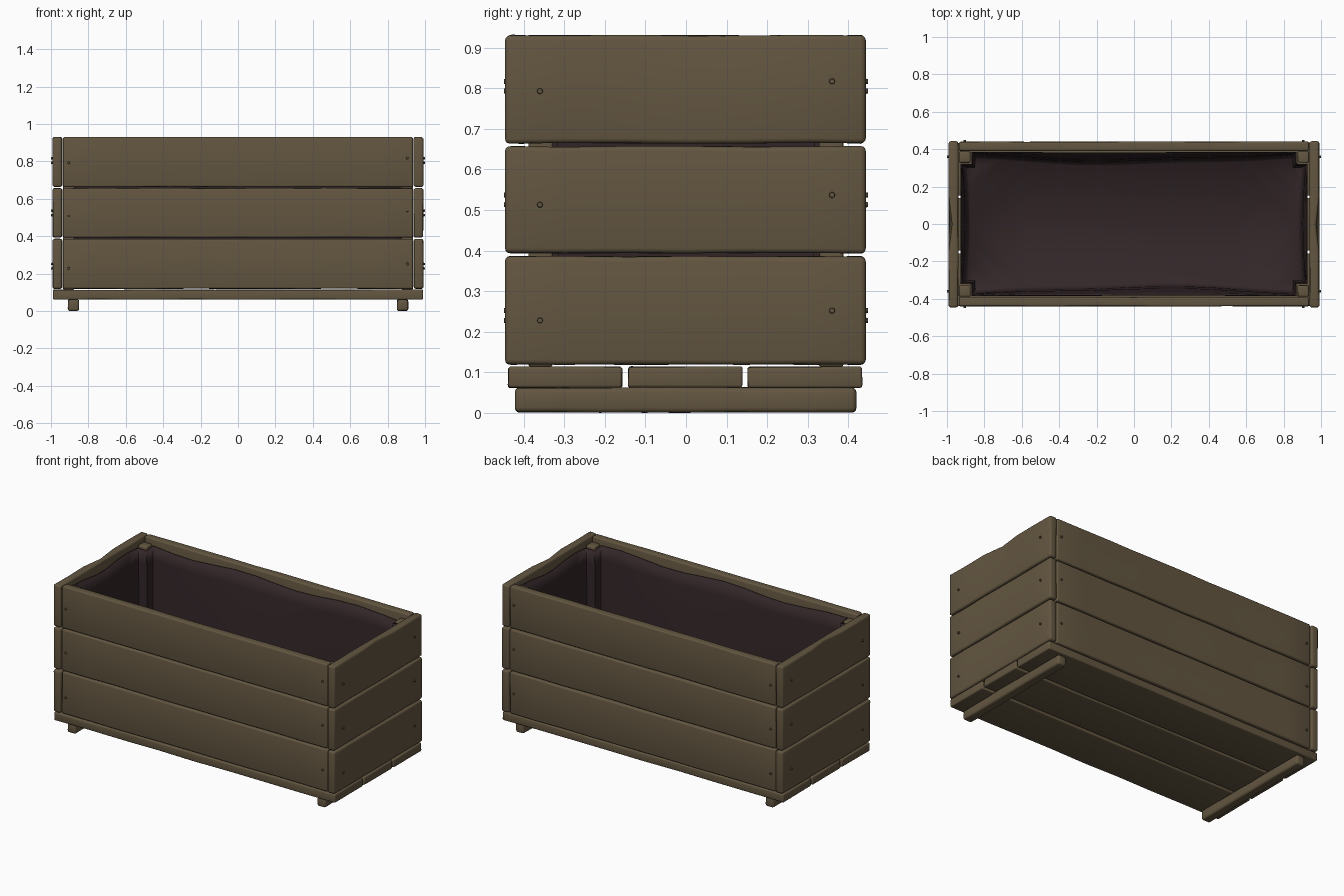
import bpy, bmesh, math, random
from mathutils import Vector

if "Cube" in bpy.data.objects:
    bpy.data.objects.remove(bpy.data.objects["Cube"])

random.seed(4)


def material(name, rgb):
    m = bpy.data.materials.new(name)
    m.diffuse_color = (*rgb, 1)
    m.use_nodes = True
    m.node_tree.nodes["Principled BSDF"].inputs["Base Color"].default_value = m.diffuse_color
    return m


WOOD = material("weathered wood", (0.125, 0.093, 0.052))
LINER = material("dark liner", (0.032, 0.019, 0.021))


def finish(bm, name, mat, angle=35):
    bmesh.ops.recalc_face_normals(bm, faces=bm.faces)
    me = bpy.data.meshes.new(name)
    bm.to_mesh(me)
    bm.free()
    ob = bpy.data.objects.new(name, me)
    bpy.context.collection.objects.link(ob)
    me.materials.append(mat)
    bpy.ops.object.select_all(action='DESELECT')
    ob.select_set(True)
    bpy.context.view_layer.objects.active = ob
    bpy.ops.object.shade_smooth_by_angle(angle=math.radians(angle))
    return ob


# Slightly worn plank: a lofted box with jittered edges and a rounded bevel
def plank(name, lo, hi, axis=0, cuts=8, wear=0.003, bevel=0.009, dent=None):
    lo, hi = Vector(lo), Vector(hi)
    u, v = [i for i in range(3) if i != axis]
    bm = bmesh.new()
    rings = []
    for i in range(cuts + 1):
        t = i / cuts
        ring = []
        for a, b in ((0, 0), (1, 0), (1, 1), (0, 1)):
            p = Vector((0, 0, 0))
            p[axis] = lo[axis] + (hi[axis] - lo[axis]) * t
            p[u] = (lo, hi)[a][u] + (1 - 2 * a) * random.uniform(0, wear)
            p[v] = (lo, hi)[b][v] + (1 - 2 * b) * random.uniform(0, wear)
            if dent and i == cuts // 2 and (a, b) == dent:
                p[u] += (1 - 2 * a) * 0.018
            ring.append(bm.verts.new(p))
        rings.append(ring)
    for r, s in zip(rings, rings[1:]):
        for k in range(4):
            bm.faces.new((r[k], r[(k + 1) % 4], s[(k + 1) % 4], s[k]))
    bm.faces.new(rings[0])
    bm.faces.new(rings[-1])
    bmesh.ops.recalc_face_normals(bm, faces=bm.faces)
    sharp = [e for e in bm.edges if e.calc_face_angle(0) > 0.9]
    bmesh.ops.bevel(bm, geom=sharp, offset=bevel, segments=3, profile=0.5,
                    affect='EDGES', clamp_overlap=True)
    return finish(bm, name, WOOD, 50)


# Runners under the base
for side, x in (("left", -0.88), ("right", 0.88)):
    plank(f"runner_{side}", (x - 0.031, -0.422, 0), (x + 0.031, 0.42, 0.064),
          axis=1, bevel=0.012)

# Base boards
for i, (a, b) in enumerate(((-0.44, -0.156), (-0.144, 0.14), (0.151, 0.435))):
    plank(f"base_board_{i + 1}", (-0.99, a, 0.061), (0.99, b, 0.115), bevel=0.007)

# Three courses of wall boards
LEVELS = ((0.118, 0.387), (0.392, 0.658), (0.663, 0.932))
for i, (z0, z1) in enumerate(LEVELS):
    for side, y0, y1 in (("front", -0.441, -0.389), ("back", 0.389, 0.441)):
        plank(f"{side}_board_{i + 1}", (-0.935, y0, z0), (0.935, y1, z1), cuts=10)
    for side, x0, x1 in (("left", -0.992, -0.938), ("right", 0.938, 0.992)):
        out = 0 if side == "left" else 1
        plank(f"{side}_end_board_{i + 1}", (x0, -0.446, z0), (x1, 0.443, z1),
              axis=1, cuts=6, bevel=0.012, dent=(out, 1) if i == 2 else None)

# Corner posts inside the box
for sx in (-1, 1):
    for sy in (-1, 1):
        x, y = sx * 0.905, sy * 0.358
        plank(f"corner_post_{'left' if sx < 0 else 'right'}_{'front' if sy < 0 else 'back'}",
              (x - 0.031, y - 0.031, 0.113), (x + 0.031, y + 0.031, 0.9),
              axis=2, cuts=4, wear=0.002, bevel=0.008)


# Screw heads, two per board end
def screw(name, pos, normal):
    bm = bmesh.new()
    bmesh.ops.create_cone(bm, cap_ends=True, segments=10, radius1=0.008,
                          radius2=0.006, depth=0.014)
    q = Vector((0, 0, 1)).rotation_difference(Vector(normal))
    bmesh.ops.transform(bm, matrix=q.to_matrix().to_4x4(), verts=bm.verts)
    bmesh.ops.translate(bm, vec=pos, verts=bm.verts)
    finish(bm, name, WOOD)


for z in (0.24, 0.525, 0.805):
    for s in (-1, 1):
        for t in (-1, 1):
            dz = 0.012 * t
            screw("end_screw", (s * 0.992, t * 0.36, z + dz), (s, 0, 0))
            screw("side_screw", (t * 0.905, s * 0.441, z + dz), (0, s, 0))


# Liner: an open bag that wraps round the posts and sags on its long sides
def liner_ring(z, sag, inset, wave):
    X, Y, px, py, n = 0.928 - inset, 0.386 - inset, 0.868 - inset / 2, 0.32 - inset / 2, 12
    pts = []
    for s in (-1, 1):                      # front and right, then back and left
        for i in range(n + 1):             # long side
            t = i / n
            bow = sag * math.sin(math.pi * t) * (0.8 + 0.2 * math.cos(9 * t))
            h = wave * math.sin(14 * t + s)
            pts.append((-s * px * (1 - 2 * t) * -1 * -1, s * (Y - bow) * -1, z + h))
        pts.append((s * px, -s * py, z))
        for i in range(7):                 # short side
            t = i / 6
            bow = sag * 0.4 * math.sin(math.pi * t)
            pts.append((s * (X - bow), -s * py * (1 - 2 * t), z + wave * math.sin(8 * t)))
        pts.append((s * px, s * py, z))
    return pts


bm = bmesh.new()
levels = ((0.885, 0.004, 0, 0.012), (0.8, 0.015, 0.002, 0.004), (0.6, 0.035, 0.008, 0),
          (0.3, 0.04, 0.014, 0), (0.15, 0.04, 0.018, 0), (0.125, 0.045, 0.035, 0))
rings = [[bm.verts.new(p) for p in liner_ring(*l)] for l in levels]
for r, s in zip(rings, rings[1:]):
    for k in range(len(r)):
        j = (k + 1) % len(r)
        bm.faces.new((r[k], r[j], s[j], s[k]))
bm.faces.new(rings[-1])
bmesh.ops.triangulate(bm, faces=[f for f in bm.faces if len(f.verts) > 4])
liner = finish(bm, "liner", LINER, 60)
solid = liner.modifiers.new("thickness", 'SOLIDIFY')
solid.thickness = 0.004
